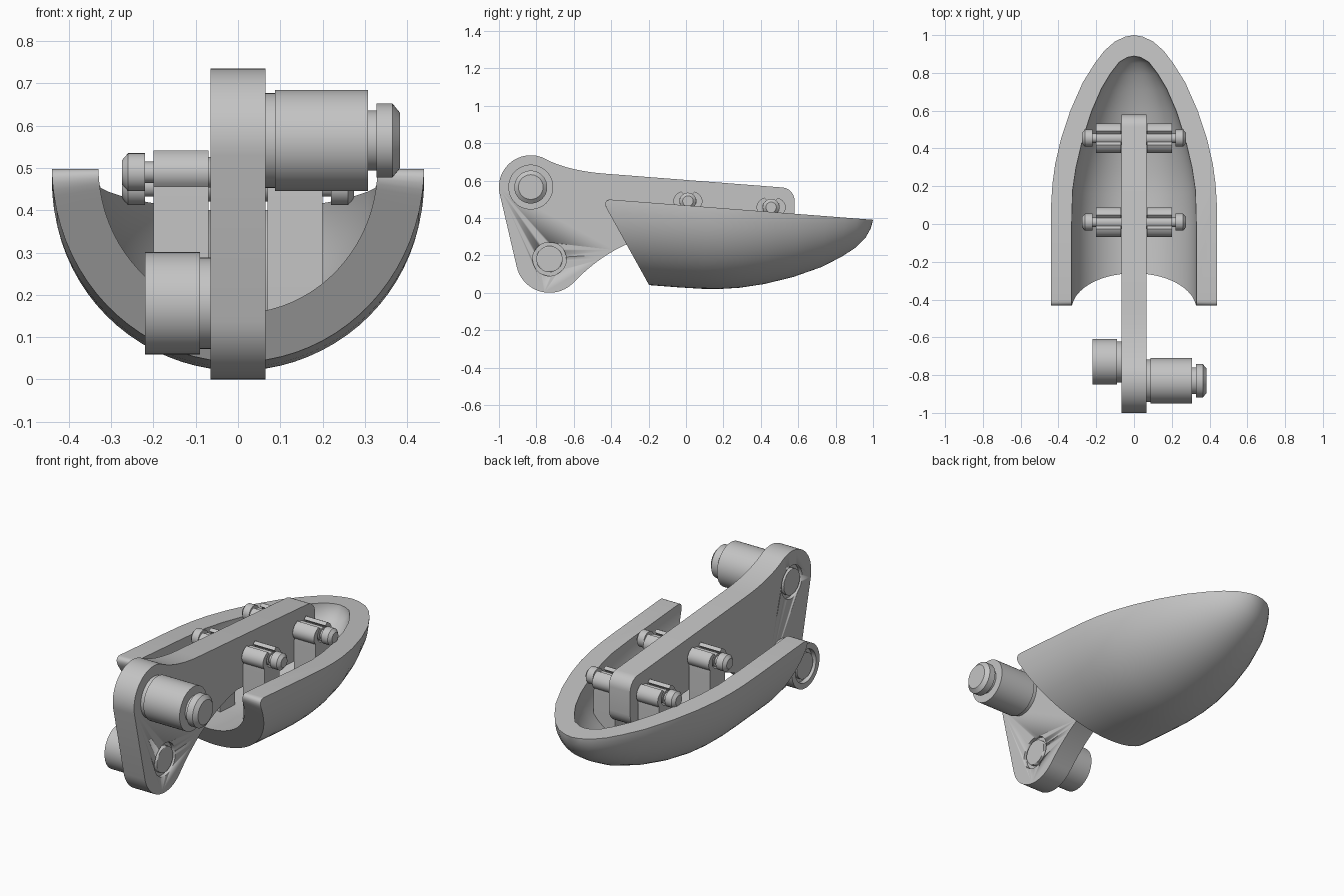
import bpy, bmesh, math
from mathutils import Vector, Matrix

cube = bpy.data.objects.get("Cube")
if cube:
    bpy.data.objects.remove(cube, do_unlink=True)

grey = bpy.data.materials.new("light_grey")
grey.use_nodes = True
grey.diffuse_color = (0.55, 0.55, 0.55, 1)
grey.node_tree.nodes["Principled BSDF"].inputs["Base Color"].default_value = (0.55, 0.55, 0.55, 1)


def finish(name, bm):
    bmesh.ops.remove_doubles(bm, verts=bm.verts, dist=1e-5)
    bmesh.ops.recalc_face_normals(bm, faces=bm.faces)
    mesh = bpy.data.meshes.new(name)
    bm.to_mesh(mesh)
    bm.free()
    mesh.materials.append(grey)
    ob = bpy.data.objects.new(name, mesh)
    bpy.context.collection.objects.link(ob)
    bpy.ops.object.select_all(action='DESELECT')
    ob.select_set(True)
    bpy.context.view_layer.objects.active = ob
    bpy.ops.object.shade_smooth_by_angle(angle=math.radians(35))
    return ob


def arc(cy, cz, ry, rz, a0, a1, n):
    """Points on an elliptical arc in the y-z plane."""
    angles = [math.radians(a0 + (a1 - a0) * i / n) for i in range(n + 1)]
    return [(cy + ry * math.cos(a), cz + rz * math.sin(a)) for a in angles]


def bezier(p0, p1, p2, p3, n=12):
    pts = []
    for i in range(1, n):
        t = i / n
        s = 1 - t
        pts.append(tuple(s**3 * a + 3 * s * s * t * b + 3 * s * t * t * c + t**3 * d
                         for a, b, c, d in zip(p0, p1, p2, p3)))
    return pts


def plate(name, outline, x0, x1):
    """Extrude a y-z outline along x."""
    bm = bmesh.new()
    face = bm.faces.new([bm.verts.new((x0, y, z)) for y, z in outline])
    ext = bmesh.ops.extrude_face_region(bm, geom=[face])
    moved = [g for g in ext["geom"] if isinstance(g, bmesh.types.BMVert)]
    bmesh.ops.translate(bm, verts=moved, vec=(x1 - x0, 0, 0))
    return finish(name, bm)


def lathe(name, profile, y, z, closed=False, n=48):
    """Turn an (x, radius) profile around an axis parallel to x."""
    bm = bmesh.new()
    verts = [bm.verts.new((x, y, z + r)) for x, r in profile]
    pairs = list(zip(verts, verts[1:])) + ([(verts[-1], verts[0])] if closed else [])
    edges = [bm.edges.new(p) for p in pairs]
    bmesh.ops.spin(bm, geom=verts + edges, cent=(0, y, z), axis=(1, 0, 0),
                   angle=math.tau, steps=n)
    return finish(name, bm)


# Arm plate with two rounded bosses
UPPER, LOWER = (-0.83, 0.565), (-0.73, 0.18)
top_lobe = arc(*UPPER, 0.17, 0.17, 58, 192, 24)
low_lobe = arc(*LOWER, 0.18, 0.18, 194, 318, 24)
belly = (-0.1, 0.325)
neck = (-0.45, 0.638)
outline = top_lobe + low_lobe
outline += bezier(low_lobe[-1], (-0.47, 0.19), (-0.31, 0.29), belly) + [belly]
outline += arc(0.5, 0.365, 0.08, 0.08, 265, 360, 8)
outline += arc(0.51, 0.493, 0.07, 0.07, 0, 85, 8)
outline += [neck] + bezier(neck, (-0.56, 0.648), (-0.66, 0.67), top_lobe[0])
arm = plate("arm", outline, -0.065, 0.065)

# Round grooves around the pin ends on the arm faces
for (y, z), side in ((UPPER, -1), (LOWER, 1)):
    ring = [(side * 0.045, 0.07), (side * 0.045, 0.09), (side * 0.09, 0.09), (side * 0.09, 0.07)]
    cutter = lathe("groove_cutter", ring, y, z, closed=True)
    cutter.hide_render = True
    mod = arm.modifiers.new("groove", 'BOOLEAN')
    mod.operation = 'DIFFERENCE'
    mod.solver = 'EXACT'
    mod.object = cutter
    bpy.context.view_layer.objects.active = arm
    bpy.ops.object.modifier_apply(modifier=mod.name)
    bpy.data.objects.remove(cutter, do_unlink=True)

# Pivot pins
lathe("upper_pin", [(0.06, 0), (0.06, 0.112), (0.088, 0.112), (0.088, 0.12), (0.308, 0.12),
                    (0.308, 0.071), (0.328, 0.071), (0.328, 0.088), (0.365, 0.088),
                    (0.383, 0.066), (0.383, 0)], *UPPER)
lathe("lower_pin", [(-0.06, 0), (-0.06, 0.108), (-0.09, 0.108), (-0.09, 0.121), (-0.22, 0.121),
                    (-0.22, 0.09), (-0.195, 0.09), (-0.195, 0.07), (-0.215, 0.07),
                    (-0.215, 0)], *LOWER)

# Clip posts and cross pins
for label, y, z, floor in (("front", 0.01, 0.49, 0.12), ("rear", 0.455, 0.457, 0.16)):
    clip = arc(y, z, 0.078, 0.058, 62, -35, 12)
    clip += [(y + 0.065, z - 0.06), (y + 0.065, floor), (y - 0.065, floor), (y - 0.065, z - 0.06)]
    clip += arc(y, z, 0.078, 0.058, 215, 118, 12)
    clip += arc(y, z, 0.046, 0.042, 118, 422, 24)
    for side, s in (("left", 1), ("right", -1)):
        plate(f"{label}_{side}_post", clip, s * 0.07, s * 0.2)
    half = [(0.2, 0.036), (0.2, 0.025), (0.22, 0.025), (0.22, 0.045), (0.26, 0.045),
            (0.275, 0.028), (0.275, 0)]
    lathe(f"{label}_cross_pin", [(-x, r) for x, r in reversed(half)] + half, y, z, n=32)

# Half-round hull shell: (length, radius) outlines turned half a circle
outer = [(0.0, 0.44), (0.12, 0.438), (0.22, 0.431), (0.32, 0.417), (0.45, 0.387), (0.6, 0.338),
         (0.75, 0.272), (0.85, 0.21), (0.92, 0.157), (0.97, 0.1), (0.995, 0.045), (1.003, 0)]
inner = [(0.892, 0), (0.885, 0.035), (0.86, 0.078), (0.8, 0.124), (0.72, 0.172), (0.6, 0.224),
         (0.45, 0.272), (0.3, 0.307), (0.18, 0.325), (0.0, 0.33)]


def front_edge(depth):
    """Slanted front cut with a rounded upper corner."""
    u = -0.454 + 0.659 * depth
    t = max(0, (0.05 - depth) / 0.05)
    return u + 0.05 * (1 - math.sqrt(max(0, 1 - t * t)))


quarter = [0, 0.005, 0.015, 0.03, 0.05, 0.08, 0.115, 0.15]
quarter += [0.15 + (math.pi / 2 - 0.15) * i / 18 for i in range(1, 19)]
angles = quarter + [math.pi - a for a in reversed(quarter[:-1])]
bm = bmesh.new()
rows = []
for a in angles:
    s, c = max(0, math.sin(a)), math.cos(a)
    points = [(front_edge(0.44 * s), 0.44)] + outer + inner + [(front_edge(0.33 * s), 0.33)]
    rows.append([bm.verts.new((r * c, u, -r * s)) for u, r in points])
count = len(rows[0])
for r0, r1 in zip(rows, rows[1:]):
    for i in range(count):
        if i != len(outer):          # skip the segment lying on the axis
            j = (i + 1) % count
            bm.faces.new((r0[i], r0[j], r1[j], r1[i]))
bm.faces.new(rows[0])
bm.faces.new(rows[-1])
bmesh.ops.remove_doubles(bm, verts=bm.verts, dist=1e-5)
bmesh.ops.transform(bm, verts=bm.verts, matrix=Matrix.Translation(Vector((0, 0, 0.467)))
                    @ Matrix.Rotation(math.radians(-4.4), 4, 'X'))
finish("hull", bm)
